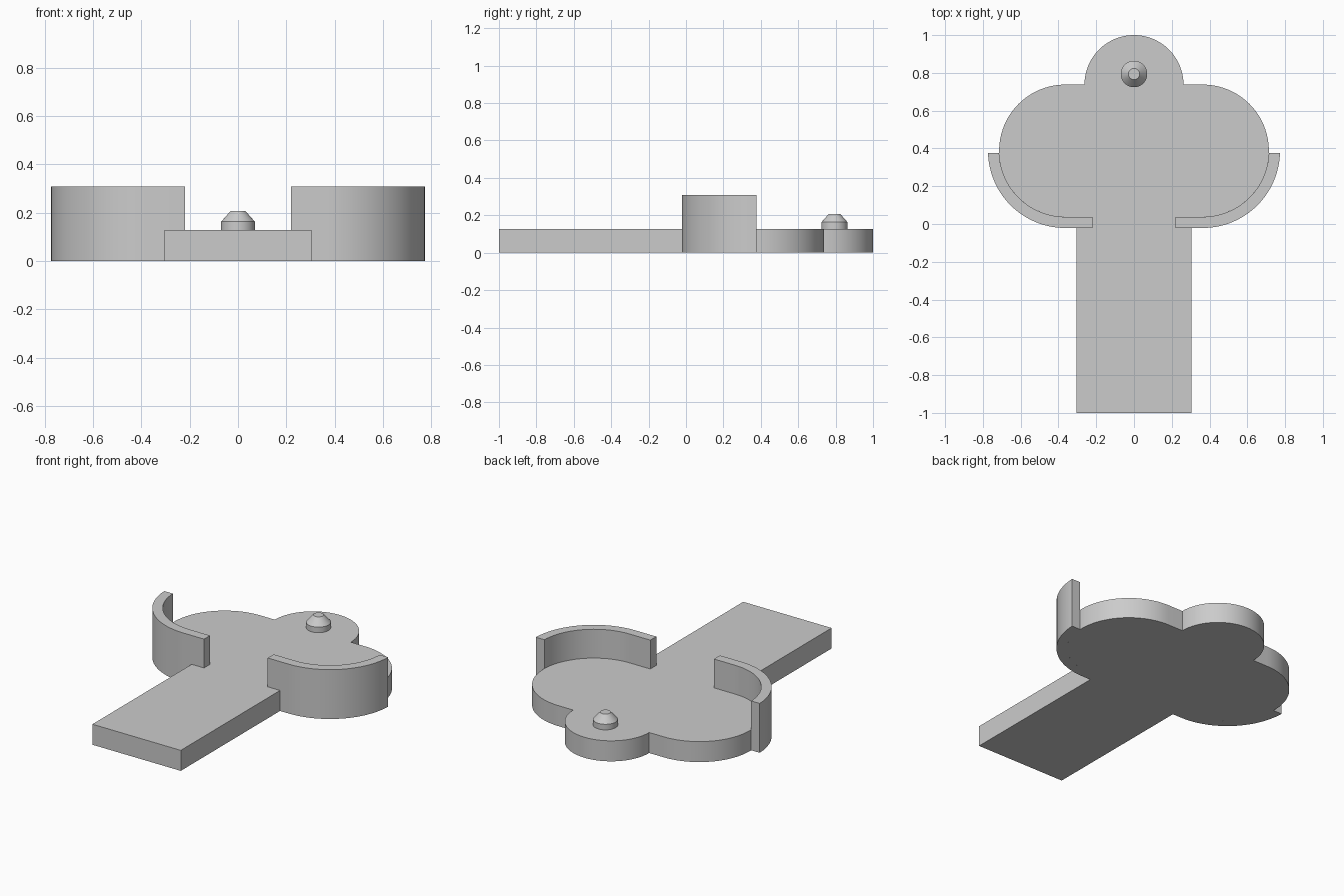
import bpy, bmesh
from math import sin, cos, radians, asin, degrees
from mathutils import Matrix

cube = bpy.data.objects.get("Cube")
if cube:
    bpy.data.objects.remove(cube, do_unlink=True)

grey = bpy.data.materials.new("plain grey")
grey.use_nodes = True
colour = (0.6, 0.6, 0.6, 1)
grey.diffuse_color = colour
grey.node_tree.nodes["Principled BSDF"].inputs["Base Color"].default_value = colour

PLATE_H, WALL_H = 0.128, 0.308
LOBE_X, LOBE_Y, LOBE_R = 0.364, 0.388, 0.35
WALL_R, WALL_END_X, WALL_END_Y = 0.409, 0.22, 0.377
HANDLE_X = 0.305
HEAD_R = 0.262
HEAD_Y = 1 - HEAD_R


def arc(cx, cy, r, start, end, steps=32):
    angles = [radians(start + (end - start) * i / steps) for i in range(steps + 1)]
    return [(cx + r * cos(a), cy + r * sin(a)) for a in angles]


def finish(bm, name):
    bmesh.ops.recalc_face_normals(bm, faces=bm.faces)
    mesh = bpy.data.meshes.new(name)
    bm.to_mesh(mesh)
    bm.free()
    mesh.materials.append(grey)
    obj = bpy.data.objects.new(name, mesh)
    bpy.context.collection.objects.link(obj)
    bpy.ops.object.select_all(action='DESELECT')
    obj.select_set(True)
    bpy.context.view_layer.objects.active = obj
    bpy.ops.object.shade_smooth_by_angle(angle=radians(30))
    return obj


def extrude_outline(name, points, height):
    bm = bmesh.new()
    face = bm.faces.new([bm.verts.new((x, y, 0)) for x, y in points])
    result = bmesh.ops.extrude_face_region(bm, geom=[face], use_keep_orig=True)
    top = [v for v in result["geom"] if isinstance(v, bmesh.types.BMVert)]
    bmesh.ops.translate(bm, verts=top, vec=(0, 0, height))
    return finish(bm, name)


# Plate: handle, two side lobes and a round head in one outline
right_half = [(HANDLE_X, -1), (HANDLE_X, LOBE_Y - LOBE_R)]
right_half += arc(LOBE_X, LOBE_Y, LOBE_R, -90, 90, 48)
right_half += arc(0, HEAD_Y, HEAD_R, 0, 90)
left_half = [(-x, y) for x, y in reversed(right_half[:-1])]
extrude_outline("base_plate", right_half + left_half, PLATE_H)


# Curved walls hugging the front of each lobe
def wall_arc(r):
    end = degrees(asin((WALL_END_Y - LOBE_Y) / r))
    return arc(LOBE_X, LOBE_Y, r, -90, end)


wall = [(WALL_END_X, LOBE_Y - WALL_R)] + wall_arc(WALL_R)
wall += wall_arc(LOBE_R)[::-1] + [(WALL_END_X, LOBE_Y - LOBE_R)]
for side, name in ((1, "left_wall"), (-1, "right_wall")):
    extrude_outline(name, [(side * x, y) for x, y in wall], WALL_H)

# Peg on the head: short cylinder with a tapered tip
bm = bmesh.new()
for r1, r2, z1, z2 in ((0.07, 0.07, 0.12, 0.163), (0.07, 0.03, 0.163, 0.208)):
    bmesh.ops.create_cone(bm, cap_ends=False, segments=48, radius1=r1, radius2=r2,
                          depth=z2 - z1, matrix=Matrix.Translation((0, 0.794, (z1 + z2) / 2)))
bmesh.ops.remove_doubles(bm, verts=bm.verts, dist=0.0005)
bmesh.ops.holes_fill(bm, edges=[e for e in bm.edges if e.is_boundary], sides=0)
finish(bm, "peg")
